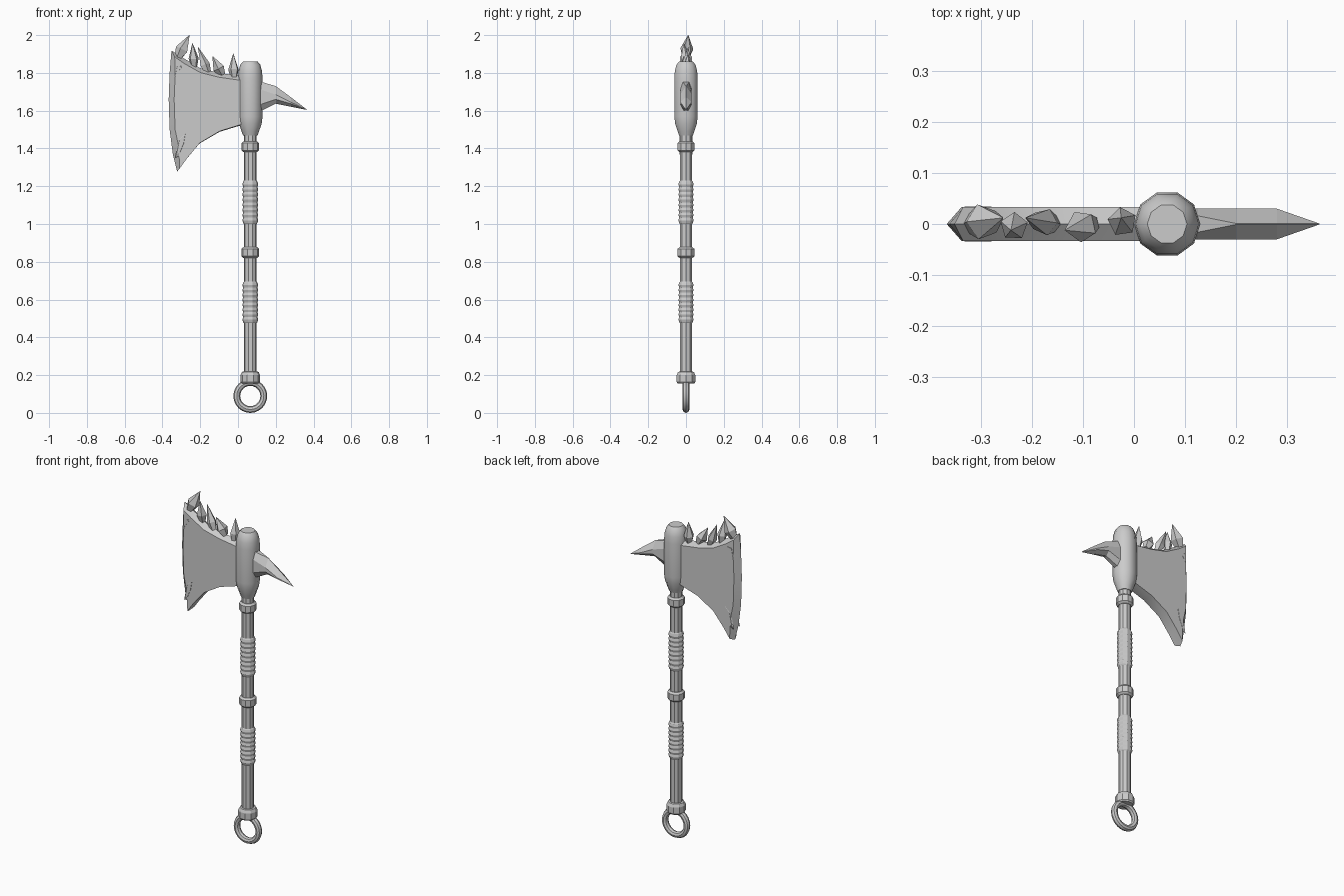
import bpy, bmesh, math
from mathutils import Vector

if "Cube" in bpy.data.objects:
    bpy.data.objects.remove(bpy.data.objects["Cube"])

CX = 0.065   # handle axis
steel = bpy.data.materials.new("grey steel")
steel.diffuse_color = (0.6, 0.6, 0.6, 1)
steel.use_nodes = True
steel.node_tree.nodes["Principled BSDF"].inputs["Base Color"].default_value = steel.diffuse_color


def finish(name, bm, angle=None):
    bmesh.ops.recalc_face_normals(bm, faces=bm.faces)
    me = bpy.data.meshes.new(name)
    bm.to_mesh(me)
    bm.free()
    me.materials.append(steel)
    ob = bpy.data.objects.new(name, me)
    bpy.context.collection.objects.link(ob)
    if angle:
        bpy.ops.object.select_all(action='DESELECT')
        ob.select_set(True)
        bpy.context.view_layer.objects.active = ob
        bpy.ops.object.shade_smooth_by_angle(angle=math.radians(angle))
    return ob


def loft(bm, rings, cap=True):
    """Bridge equal-length rings of points and cap both ends."""
    vs = [[bm.verts.new(p) for p in r] for r in rings]
    for a, b in zip(vs, vs[1:]):
        for i in range(len(a)):
            j = (i + 1) % len(a)
            bm.faces.new((a[i], a[j], b[j], b[i]))
    if cap:
        bm.faces.new(vs[0])
        bm.faces.new(vs[-1])
    return vs


def turned(name, profile, sides=10, angle=None):
    """Lathe a (radius, z) profile round the handle axis."""
    bm = bmesh.new()
    loft(bm, [[(CX + r * math.cos(2 * math.pi * k / sides),
                r * math.sin(2 * math.pi * k / sides), z)
               for k in range(sides)] for r, z in profile])
    return finish(name, bm, angle)


# handle shaft, grips and collars
turned("shaft", [(0.034, 0.17), (0.034, 1.50)])
turned("pommel_cap", [(0.046, 0.155), (0.052, 0.163), (0.052, 0.20), (0.044, 0.217), (0.034, 0.219)])
for name, z in (("middle_collar", 0.85), ("upper_collar", 1.41)):
    turned(name, [(0.036, z - 0.03), (0.047, z - 0.02), (0.047, z + 0.018), (0.036, z + 0.028)])
for name, z0, z1 in (("lower_grip", 0.475, 0.695), ("upper_grip", 1.00, 1.23)):
    n = 16
    prof = [(0.034, z0)]
    prof += [(0.038 + 0.004 * (i % 2), z0 + 0.006 + (z1 - z0 - 0.012) * i / n) for i in range(n + 1)]
    turned(name, prof + [(0.034, z1)])

# hanging ring
bm = bmesh.new()
S, T, MAJ, MIN = 24, 8, 0.0715, 0.018
grid = []
for i in range(S + 1):
    a = 2 * math.pi * i / S
    ring = []
    for j in range(T):
        b = 2 * math.pi * j / T
        r = MAJ + MIN * math.cos(b)
        ring.append((CX + r * math.cos(a), MIN * math.sin(b), 0.0895 + r * math.sin(a)))
    grid.append(ring)
loft(bm, grid, cap=False)
bmesh.ops.remove_doubles(bm, verts=bm.verts, dist=1e-5)
finish("hanging_ring", bm, 35)

# axe head socket
turned("head_socket", [(0.038, 1.468), (0.046, 1.49), (0.06, 1.53), (0.065, 1.57), (0.065, 1.77),
                       (0.062, 1.81), (0.053, 1.843), (0.039, 1.86)], angle=40)

# blade: outer outline on the centre plane, inner outline at full thickness
outer = [(0.04, 1.78), (-0.10, 1.80), (-0.20, 1.825), (-0.30, 1.885), (-0.352, 1.918),
         (-0.362, 1.80), (-0.367, 1.66), (-0.362, 1.50), (-0.345, 1.37), (-0.322, 1.278),
         (-0.272, 1.345), (-0.204, 1.426), (-0.098, 1.488), (0.04, 1.53)]
inner = [(0.04, 1.757), (-0.10, 1.777), (-0.20, 1.802), (-0.285, 1.85), (-0.335, 1.885),
         (-0.333, 1.78), (-0.338, 1.66), (-0.333, 1.50), (-0.312, 1.40), (-0.310, 1.292),
         (-0.269, 1.349), (-0.201, 1.430), (-0.096, 1.492), (0.04, 1.534)]
H = 0.033
bm = bmesh.new()
loft(bm, [[(x, -H, z) for x, z in inner], [(x, 0, z) for x, z in outer],
          [(x, H, z) for x, z in inner]])
finish("blade", bm, 25)

# chipped flakes on both cheeks at the blade tips
flakes = [[(-0.335, 1.35), (-0.312, 1.46), (-0.270, 1.50), (-0.282, 1.43), (-0.31, 1.36)],
          [(-0.338, 1.77), (-0.325, 1.84), (-0.285, 1.845), (-0.318, 1.80)]]
for k, pts in enumerate(flakes):
    for side, tag in ((-1, "front"), (1, "back")):
        bm = bmesh.new()
        c = sum((Vector(p) for p in pts), Vector((0, 0))) / len(pts)
        top = [c + (Vector(p) - c) * 0.7 for p in pts]
        loft(bm, [[(x, side * (H - 0.006), z) for x, z in pts],
                  [(p.x, side * (H + 0.001), p.y) for p in top]])
        finish(f"chip_{tag}_{k}", bm)

# row of crystal spikes on the blade's top edge: base, tip, radius
spikes = [((-0.318, 1.88), (-0.257, 2.0), 0.036), ((-0.232, 1.83), (-0.241, 1.957), 0.028),
          ((-0.155, 1.79), (-0.212, 1.937), 0.027), ((-0.083, 1.79), (-0.135, 1.888), 0.032),
          ((-0.022, 1.77), (-0.025, 1.902), 0.029)]
for k, (b, t, r) in enumerate(spikes):
    base, tip = Vector((b[0], 0, b[1])), Vector((t[0], 0.012 * (-1) ** k, t[1]))
    d = tip - base
    u = d.cross(Vector((0, 1, 0))).normalized()
    v = d.cross(u).normalized()
    rings = []
    for f, s in ((0, 0.55), (0.36, 1.0), (1, 0.03)):
        rings.append([base + d * f + (u * math.cos(a) + v * math.sin(a)) * r * s
                      for a in (2 * math.pi * i / 5 + k * 0.9 for i in range(5))])
    bm = bmesh.new()
    loft(bm, rings)
    finish(f"edge_spike_{k + 1}", bm)

# rear spike: hexagonal sections x, top, upper side, lower side, bottom, cap widths
sections = [(0.09, 1.765, 1.72, 1.63, 1.59, 0.020, 0.030, 0.012),
            (0.125, 1.752, 1.71, 1.635, 1.60, 0.016, 0.030, 0.012),
            (0.20, 1.73, 1.685, 1.66, 1.637, 0.001, 0.030, 0.008),
            (0.28, 1.671, 1.645, 1.637, 1.621, 0.001, 0.030, 0.004),
            (0.363, 1.607, 1.606, 1.605, 1.604, 0.0005, 0.001, 0.0005)]
bm = bmesh.new()
loft(bm, [[(x, -wt, zt), (x, wt, zt), (x, ws, zu), (x, ws, zl),
           (x, wb, zb), (x, -wb, zb), (x, -ws, zl), (x, -ws, zu)]
          for x, zt, zu, zl, zb, wt, ws, wb in sections])
finish("rear_spike", bm)
